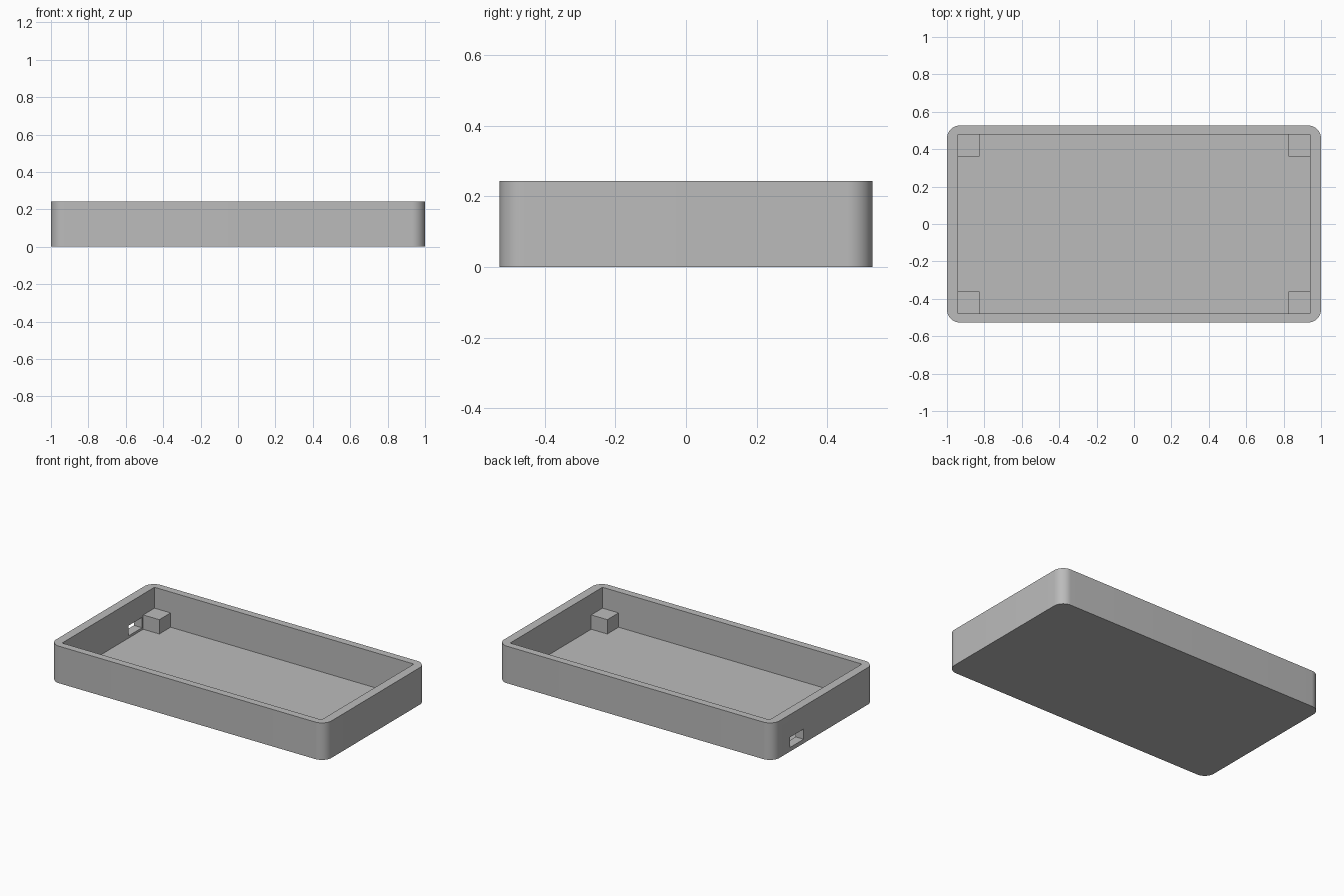
import bpy
import bmesh

cube = bpy.data.objects.get("Cube")
if cube:
    bpy.data.objects.remove(cube, do_unlink=True)

HALF_X, HALF_Y, HEIGHT = 1.0, 0.527, 0.243
INNER_X, INNER_Y, FLOOR = 0.942, 0.479, 0.012
CORNER_RADIUS = 0.07
POST_SIZE, POST_TOP = 0.117, 0.106

grey = bpy.data.materials.new("plain grey")
grey.use_nodes = True
colour = (0.5, 0.5, 0.5, 1)
grey.diffuse_color = colour
grey.node_tree.nodes["Principled BSDF"].inputs["Base Color"].default_value = colour


def box(name, low, high, radius=0):
    """Box between two corners, with optional rounded upright edges."""
    bm = bmesh.new()
    bmesh.ops.create_cube(bm, size=1)
    for v in bm.verts:
        v.co = [h if c > 0 else l for c, l, h in zip(v.co, low, high)]
    if radius:
        upright = [e for e in bm.edges
                   if abs(e.verts[0].co.z - e.verts[1].co.z) > 0.01]
        bmesh.ops.bevel(bm, geom=upright, offset=radius, segments=12,
                        profile=0.5, affect='EDGES')
    mesh = bpy.data.meshes.new(name)
    bm.to_mesh(mesh)
    bm.free()
    mesh.materials.append(grey)
    obj = bpy.data.objects.new(name, mesh)
    bpy.context.collection.objects.link(obj)
    return obj


def cut(target, cutter):
    """Subtract the cutter from the target, then discard the cutter."""
    cutter.hide_render = True
    mod = target.modifiers.new("cut", 'BOOLEAN')
    mod.operation = 'DIFFERENCE'
    mod.solver = 'EXACT'
    mod.object = cutter
    bpy.context.view_layer.objects.active = target
    bpy.ops.object.modifier_apply(modifier=mod.name)
    bpy.data.objects.remove(cutter, do_unlink=True)


# Open tray with rounded outer corners and a square cavity
tray = box("tray", (-HALF_X, -HALF_Y, 0), (HALF_X, HALF_Y, HEIGHT), CORNER_RADIUS)
cut(tray, box("cavity_cutter", (-INNER_X, -INNER_Y, FLOOR),
              (INNER_X, INNER_Y, HEIGHT + 0.1)))

# Cable slot through one end wall
cut(tray, box("slot_cutter", (-1.1, 0.208, 0.027), (-0.9, 0.349, 0.094)))

bpy.ops.object.select_all(action='DESELECT')
tray.select_set(True)
bpy.context.view_layer.objects.active = tray
bpy.ops.object.shade_smooth_by_angle(angle=0.6)

# Support posts in the four inner corners
for x_name, sx in (("right", -1), ("left", 1)):
    for y_name, sy in (("front", -1), ("back", 1)):
        xs = sorted((sx * INNER_X, sx * (INNER_X - POST_SIZE)))
        ys = sorted((sy * INNER_Y, sy * (INNER_Y - POST_SIZE)))
        box(f"{y_name}_{x_name}_post", (xs[0], ys[0], FLOOR), (xs[1], ys[1], POST_TOP))
